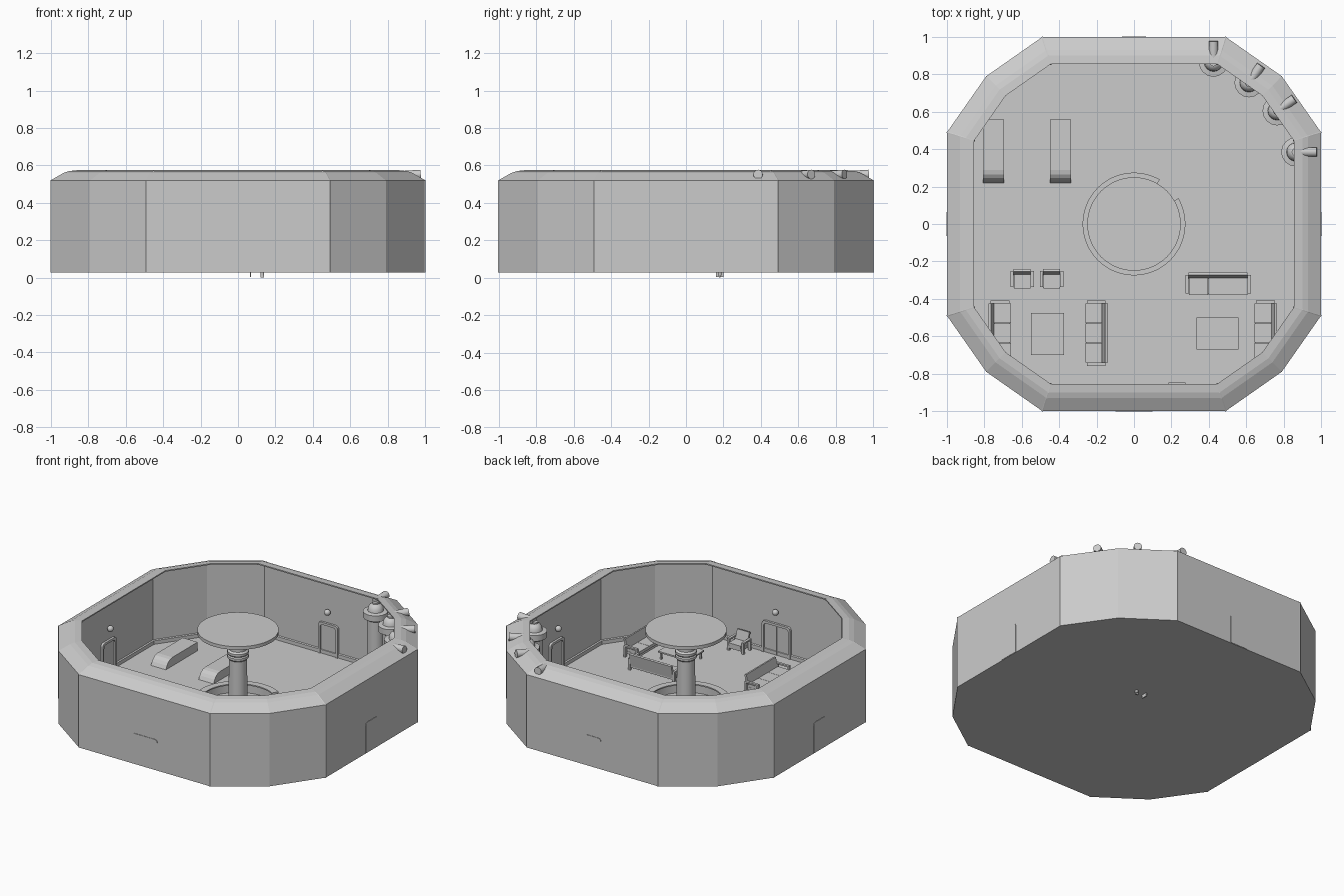
import bpy, bmesh
from math import pi, sin, cos, radians
from mathutils import Matrix, Vector

if "Cube" in bpy.data.objects:
    bpy.data.objects.remove(bpy.data.objects["Cube"])

FLOOR = 0.032


def finish(name, bm, smooth=False, mat=None):
    if mat:
        bm.transform(mat)
    bmesh.ops.recalc_face_normals(bm, faces=bm.faces)
    me = bpy.data.meshes.new(name)
    bm.to_mesh(me)
    bm.free()
    ob = bpy.data.objects.new(name, me)
    bpy.context.collection.objects.link(ob)
    if smooth:
        bpy.ops.object.select_all(action='DESELECT')
        ob.select_set(True)
        bpy.context.view_layer.objects.active = ob
        bpy.ops.object.shade_smooth_by_angle(angle=radians(35))
    return ob


def box(bm, x0, x1, y0, y1, z0, z1):
    m = Matrix.Translation(((x0 + x1) / 2, (y0 + y1) / 2, (z0 + z1) / 2)) @ \
        Matrix.Diagonal((x1 - x0, y1 - y0, z1 - z0, 1))
    bmesh.ops.create_cube(bm, size=1, matrix=m)


def rings(bm, loops, closed=False, caps=False):
    """Skin a list of equal point loops."""
    vs = [[bm.verts.new(p) for p in lp] for lp in loops]
    n = len(vs[0])
    pairs = list(zip(vs, vs[1:])) + ([(vs[-1], vs[0])] if closed else [])
    for a, b in pairs:
        for i in range(n):
            j = (i + 1) % n
            bm.faces.new((a[i], a[j], b[j], b[i]))
    if caps:
        bm.faces.new(vs[0])
        bm.faces.new(vs[-1])


def lathe(bm, prof, seg, c=(0, 0)):
    rings(bm, [[(c[0] + r * cos(2 * pi * i / seg), c[1] + r * sin(2 * pi * i / seg), z)
                for i in range(seg)] for r, z in prof], caps=True)


def rod(bm, a, b, r, seg=16):
    a, b = Vector(a), Vector(b)
    m = Matrix.Translation((a + b) / 2) @ (b - a).to_track_quat('Z', 'Y').to_matrix().to_4x4()
    bmesh.ops.create_cone(bm, cap_ends=True, segments=seg, radius1=r, radius2=r,
                          depth=(b - a).length, matrix=m)


def outline(d, z):
    """Twelve-sided room plan, offset inward by d."""
    k = (1.10 - d - 0.819 * (1 - d)) / 0.573
    g = (1.10 - d) / 1.392
    return [Matrix.Rotation(q * pi / 2, 3, 'Z') @ Vector((x, y, z))
            for q in range(4) for x, y in ((1 - d, k), (g, g), (k, 1 - d))]


# Walls with the coved rim, floor slab and skirting
SHELL = [(0, .027), (0, .52), (.07, .56), (.10, .57), (.145, .575)]
INNER = [(.145, .567), (.10, .560), (.075, .55), (.025, .513), (.025, .027)]
bm = bmesh.new()
rings(bm, [outline(d, z) for d, z in SHELL + INNER], closed=True)
finish("outer_wall", bm)
bm = bmesh.new()
rings(bm, [outline(.003, .027), outline(.003, FLOOR)], caps=True)
finish("floor", bm)
bm = bmesh.new()
rings(bm, [outline(d, z) for d, z in ((.024, .03), (.024, .06), (.034, .056), (.034, .03))], closed=True)
finish("skirting", bm)

# Thin ribs at the eight panel joints
bm = bmesh.new()
for i in range(12):
    if i % 3 == 1:
        continue
    secs = []
    for d, z in SHELL + INNER[:-1]:
        off = -.002 if (d, z) in SHELL else .004
        secs.append((outline(d + off, z)[i], outline(d + .012, z)[i]))
    path = [s[0] for s in secs]
    out = Vector((path[0].x, path[0].y, 0)).normalized()
    side = Vector((-out.y, out.x, 0)) * .005
    prev = None
    for p in path:
        cur = (bm.verts.new(p + side - out * .002), bm.verts.new(p + out * .001),
               bm.verts.new(p - side - out * .002))
        if prev:
            bm.faces.new((prev[0], prev[1], cur[1], cur[0]))
            bm.faces.new((prev[1], prev[2], cur[2], cur[1]))
        prev = cur
finish("joint_ribs", bm)


# Doors and wall lamps on the four long walls (built at the front, then turned)
def arch(w, h, y, r=.02):
    pts = [(-w, .029), (w, .029)]
    for cx, a0 in ((w - r, 0), (r - w, 90)):
        pts += [(cx + r * cos(radians(a0 + t)), h - r + r * sin(radians(a0 + t))) for t in (0, 30, 60, 90)]
    return [(x, y, z) for x, z in pts]


for side, ang, w in (("front", 0, .098), ("right", 90, .065), ("back", 180, .065), ("left", 270, .065)):
    rot = Matrix.Rotation(radians(ang), 4, 'Z')
    bm = bmesh.new()
    rings(bm, [arch(w, .235, -1.003), arch(w, .235, -.97)], caps=True)
    finish(side + "_door", bm, mat=rot)
    bm = bmesh.new()
    rings(bm, [arch(w + .008, .245, -.978), arch(w + .008, .245, -.96),
               arch(w - .006, .229, -.96), arch(w - .006, .229, -.978)], closed=True)
    if side == "front":
        box(bm, -.003, .003, -1.004, -.965, .03, .234)
    finish(side + "_door_frame", bm, mat=rot)
    bm = bmesh.new()
    bmesh.ops.create_uvsphere(bm, u_segments=16, v_segments=10, radius=.02,
                              matrix=Matrix.Translation((0, -.955, .325)))
    finish(side + "_wall_lamp", bm, True, rot)

# Central column carrying the round ceiling disc
bm = bmesh.new()
lathe(bm, [(.075, FLOOR), (.075, .05), (.058, .065), (.056, .38), (.066, .39), (.066, .405),
           (.060, .412), (.066, .42), (.066, .435), (.054, .445), (.054, .55)], 32)
finish("column", bm, True)
bm = bmesh.new()
lathe(bm, [(.24, .55), (.25, .553), (.25, .575)], 48)
finish("ceiling_disc", bm, True)

# Round counter with a gap for the entrance
bm = bmesh.new()
rings(bm, [[(r * cos(radians(60 + 330 * i / 44)), r * sin(radians(60 + 330 * i / 44)), z)
            for r, z in ((.265, FLOOR), (.265, .088), (.275, .092), (.275, .10), (.23, .10), (.23, .092),
                         (.25, .088), (.25, FLOOR))] for i in range(45)], caps=True)
finish("round_counter", bm, True)
bm = bmesh.new()
box(bm, .063, .07, .16, .20, 0.004, .03)
rod(bm, (.13, .18, .012), (.13, .18, .03), .01)
box(bm, .12, .14, .175, .185, 0, .0125)
finish("floor_fixings", bm)

# Tanks in one corner with exhaust pipes through the rim
c, s = .573, .819
for i, (x, y, dx, dy) in enumerate(((.425, .865, 0, 1), (.615, .755, c, s), (.765, .605, s, c), (.865, .385, 1, 0))):
    bm = bmesh.new()
    lathe(bm, [(.075, FLOOR), (.075, .06), (.053, .07), (.053, .43), (.078, .445), (.078, .485), (.05, .49),
               (.047, .51), (.036, .527), (.02, .537)], 16, (x, y))
    finish("tank_%d" % (i + 1), bm, True)
    bm = bmesh.new()
    L = .112
    rod(bm, (x, y, .50), (x, y, .545), .022)
    rod(bm, (x, y, .545), (x + dx * L, y + dy * L, .552), .025)
    finish("exhaust_pipe_%d" % (i + 1), bm, True)

# Two low benches curving down at the front end
PROFILE = [(.56, FLOOR), (.56, .09), (.29, .09), (.265, .085), (.245, .072), (.232, .055), (.22, FLOOR)]
for i, x in enumerate((-.75, -.393)):
    bm = bmesh.new()
    rings(bm, [[(x + e, y, z) for y, z in PROFILE] for e in (-.056, .056)], caps=True)
    finish("bench_%d" % (i + 1), bm)


# Seating, local back towards +y
def seat(name, x, y, w, d, n, turn):
    bm = bmesh.new()
    h, q = w / 2, d / 2
    a = h - .017
    box(bm, -a, a, -q + .005, q - .015, .05, .068)
    for k in range(n):
        u = 2 * a / n
        box(bm, -a + k * u + .001, -a + (k + 1) * u - .001, -q, q - .03, .068, .088)
    rings(bm, [[(e, -.032 + q, .065), (e, -.015 + q, .06), (e, q, .145), (e, q - .014, .148)]
               for e in (-a, a)], caps=True)
    for sx in (-1, 1):
        lo, hi = sorted((sx * a, sx * h))
        box(bm, lo, hi, -q + .008, q - .012, .10, .11)
        for yy in (-q + .008, q - .024):
            box(bm, lo, hi, yy, yy + .012, FLOOR, .10)
    finish(name, bm, mat=Matrix.Translation((x, y, 0)) @ Matrix.Rotation(radians(turn), 4, 'Z'))


seat("sofa_middle", -.20, -.583, .35, .12, 3, -90)
seat("sofa_left", -.718, -.583, .35, .12, 3, 90)
seat("sofa_right", .705, -.583, .35, .12, 3, -90)
seat("sofa_back", .45, -.32, .35, .12, 3, 0)
seat("armchair_1", -.598, -.293, .125, .105, 1, 0)
seat("armchair_2", -.44, -.293, .125, .105, 1, 0)
seat("armchair_3", .23, -.90, .125, .105, 1, 180)

# Low tables
for name, x0, x1, y0, y1 in (("table_left", -.55, -.375, -.70, -.475), ("table_right", .335, .56, -.672, -.5)):
    bm = bmesh.new()
    box(bm, x0, x1, y0, y1, .078, .088)
    for lx in (x0 + .01, x1 - .02):
        for ly in (y0 + .01, y1 - .02):
            box(bm, lx, lx + .01, ly, ly + .01, FLOOR, .078)
    finish(name, bm)
